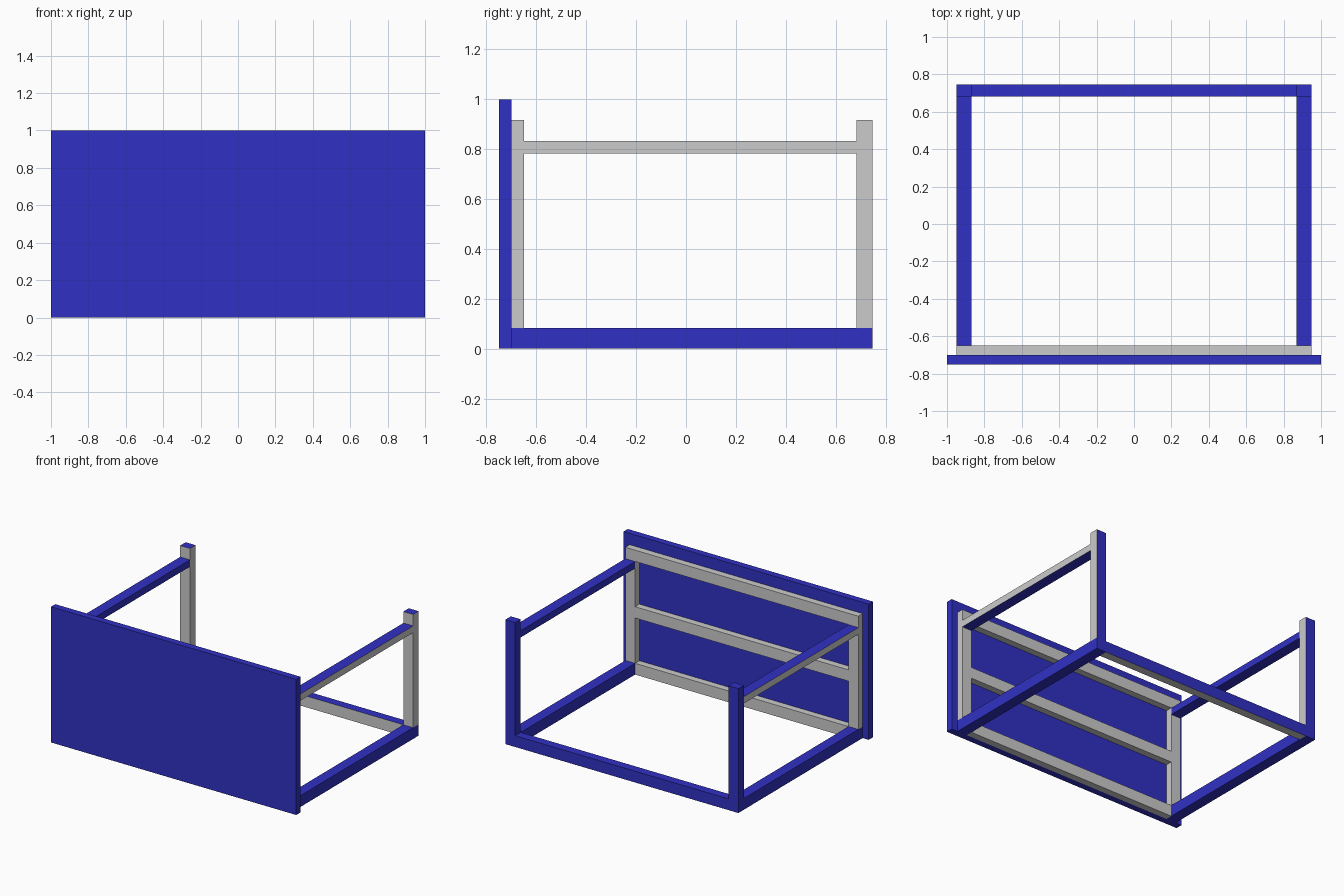
import bpy
from mathutils import Vector

if "Cube" in bpy.data.objects:
    bpy.data.objects.remove(bpy.data.objects["Cube"])

blue = bpy.data.materials.new("blue_paint")
blue.diffuse_color = (0.03, 0.03, 0.55, 1)
blue.use_nodes = True
blue.node_tree.nodes["Principled BSDF"].inputs["Base Color"].default_value = blue.diffuse_color
grey = bpy.data.materials.new("bare_grey")
grey.diffuse_color = (0.6, 0.6, 0.6, 1)
grey.use_nodes = True
grey.node_tree.nodes["Principled BSDF"].inputs["Base Color"].default_value = grey.diffuse_color


def box(name, x, y, z, mat=None, bare=()):
    """Box spanning (min, max) ranges; faces pointing along 'bare' stay grey."""
    bpy.ops.mesh.primitive_cube_add(size=1, location=[sum(r) / 2 for r in (x, y, z)])
    ob = bpy.context.object
    ob.name = name
    ob.scale = [r[1] - r[0] for r in (x, y, z)]
    bpy.ops.object.transform_apply(location=False, rotation=False, scale=True)
    if mat:
        ob.data.materials.append(mat)
    if bare:
        ob.data.materials.append(grey)
        for face in ob.data.polygons:
            if any(face.normal.dot(Vector(d)) > 0.9 for d in bare):
                face.material_index = 1
    return ob


# Beam outer and inner half-widths, heights and depths
OUT, INN = 0.95, 0.87
TOP, BEAM = 0.917, 0.083
FRONT, BACK = (-0.70, -0.65), (0.683, 0.747)

# Upright front panel
box("front_panel", (-1, 1), (-0.75, -0.70), (0, 1), blue)

# Grey rails backing the panel
for name, half, z in (("lower", INN, 0), ("middle", INN, 0.417), ("upper", OUT, TOP - BEAM)):
    box(name + "_panel_rail", (-half, half), FRONT, (z, z + BEAM))

# Rear floor beam
box("rear_beam", (-INN, INN), BACK, (0, BEAM), blue, [(0, -1, 0), (0, 0, -1)])

# Posts and side beams, mirrored left and right
for side, s in (("left", -1), ("right", 1)):
    x = sorted((s * INN, s * OUT))
    box(side + "_front_post", x, FRONT, (BEAM, TOP - BEAM))
    box(side + "_rear_post", x, BACK, (BEAM, TOP), blue, [(0, -1, 0), (1, 0, 0)])
    box(side + "_floor_beam", x, (FRONT[0], BACK[1]), (0, BEAM), blue)
    box(side + "_arm_rail", x, (FRONT[1], BACK[0]), (0.783, 0.833), blue, [(s, 0, 0)])
